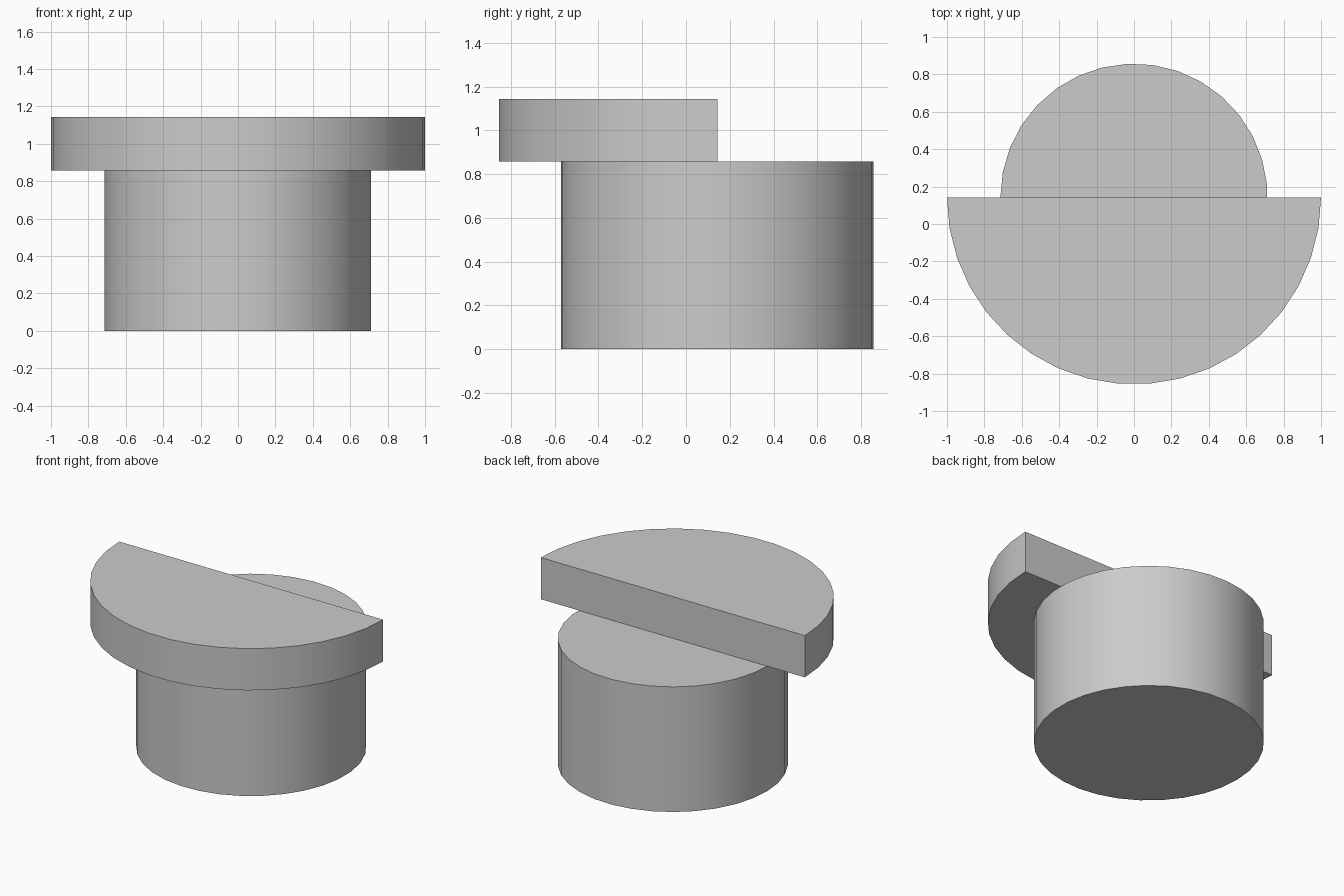
import bpy, bmesh
from math import cos, sin, pi, radians

if "Cube" in bpy.data.objects:
    bpy.data.objects.remove(bpy.data.objects["Cube"], do_unlink=True)

AXIS_Y = 1 / 7      # shared axis of both parts
DECK_Z = 6 / 7      # top of the post, underside of the half disc
TOP_Z = 8 / 7

grey = bpy.data.materials.new("light grey")
grey.use_nodes = True
colour = (0.6, 0.6, 0.6, 1)
grey.diffuse_color = colour
grey.node_tree.nodes["Principled BSDF"].inputs["Base Color"].default_value = colour


def extruded_arc(name, radius, angles, z0, z1):
    """Extrude the polygon whose corners lie on a circle at the given angles."""
    bm = bmesh.new()
    ring = [bm.verts.new((radius * cos(a), AXIS_Y + radius * sin(a), z0)) for a in angles]
    base = bm.faces.new(ring)
    top = bmesh.ops.extrude_face_region(bm, geom=[base], use_keep_orig=True)["geom"]
    bmesh.ops.translate(bm, vec=(0, 0, z1 - z0),
                        verts=[v for v in top if isinstance(v, bmesh.types.BMVert)])
    bmesh.ops.recalc_face_normals(bm, faces=bm.faces)
    mesh = bpy.data.meshes.new(name)
    bm.to_mesh(mesh)
    bm.free()
    mesh.materials.append(grey)
    obj = bpy.data.objects.new(name, mesh)
    bpy.context.collection.objects.link(obj)
    bpy.ops.object.select_all(action='DESELECT')
    obj.select_set(True)
    bpy.context.view_layer.objects.active = obj
    bpy.ops.object.shade_smooth_by_angle(angle=radians(30))
    return obj


# Round post
POST_SIDES = 33
extruded_arc("round_post", 5 / 7, [pi + 2 * pi * i / POST_SIDES for i in range(POST_SIDES)],
             0, DECK_Z)

# Overhanging half disc, flat side to the back
ARC_SIDES = 19
extruded_arc("half_disc", 1, [pi + pi * i / ARC_SIDES for i in range(ARC_SIDES + 1)],
             DECK_Z, TOP_Z)
